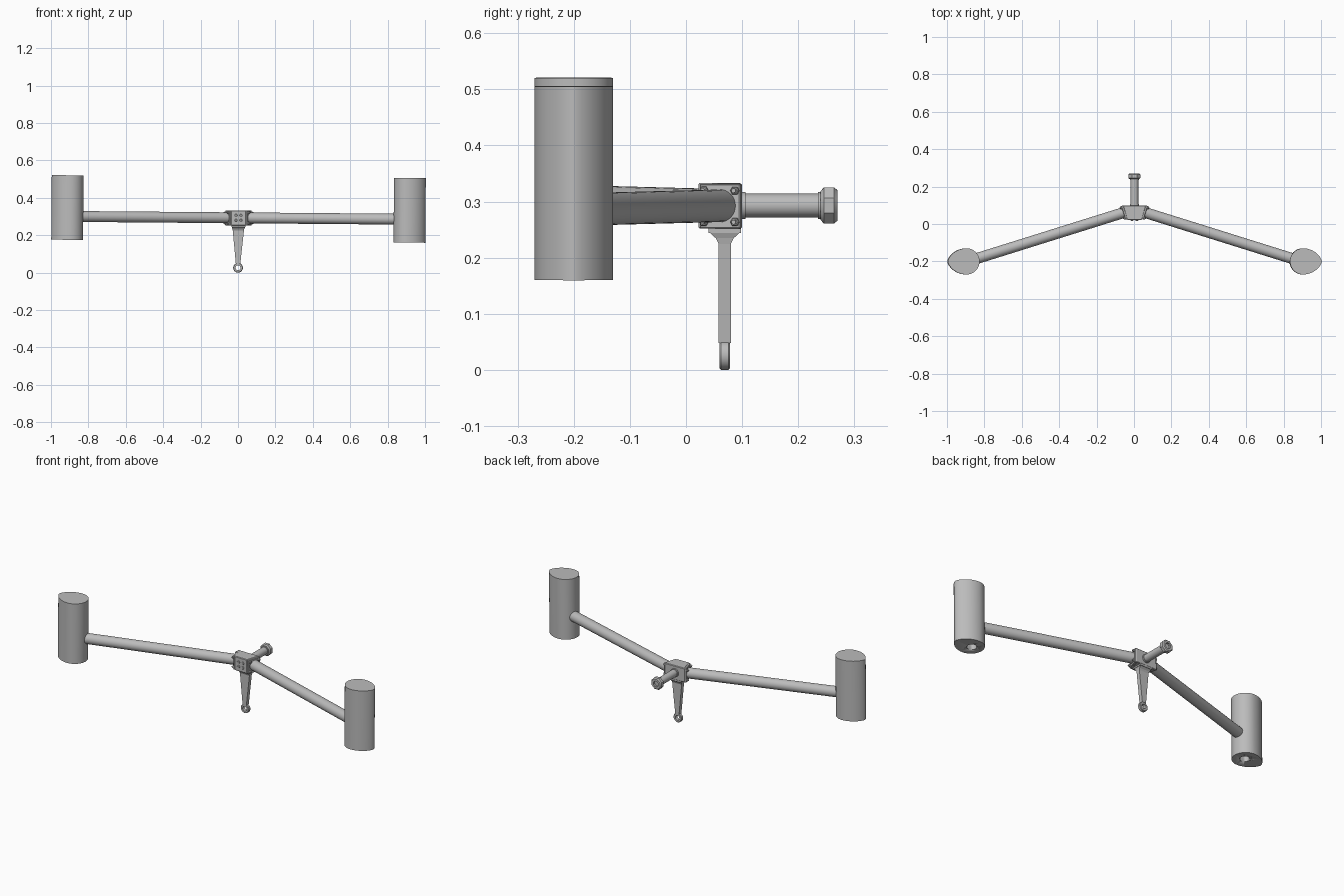
import bpy, bmesh, math
from math import sin, cos, pi
from mathutils import Vector, Matrix

cube = bpy.data.objects.get("Cube")
if cube:
    bpy.data.objects.remove(cube, do_unlink=True)

grey = bpy.data.materials.new("plain_grey")
grey.use_nodes = True
colour = (0.5, 0.5, 0.5, 1)
grey.diffuse_color = colour
grey.node_tree.nodes["Principled BSDF"].inputs["Base Color"].default_value = colour

ROLL = Matrix.Rotation(0.0083, 4, 'Y')   # whole model leans slightly
AXIS_Z = 0.293                           # height of the arms and shaft


def finish(name, bm, smooth=True):
    """Turn a bmesh into a named grey object."""
    bmesh.ops.recalc_face_normals(bm, faces=bm.faces)
    mesh = bpy.data.meshes.new(name)
    bm.to_mesh(mesh)
    bm.free()
    obj = bpy.data.objects.new(name, mesh)
    bpy.context.collection.objects.link(obj)
    mesh.materials.append(grey)
    obj.matrix_world = ROLL
    if smooth:
        bpy.ops.object.select_all(action='DESELECT')
        obj.select_set(True)
        bpy.context.view_layer.objects.active = obj
        bpy.ops.object.shade_smooth_by_angle(angle=math.radians(35))
    return obj


def lathe(name, start, direction, profile, sides=32, closed=False, turn=0.0):
    """Revolve (distance, radius) pairs about an axis; closed joins last to first."""
    bm = bmesh.new()
    place = Matrix.Translation(start) @ Vector(direction).to_track_quat('Z', 'Y').to_matrix().to_4x4()
    rings = []
    for d, r in profile:
        angles = [2 * pi * i / sides + turn for i in range(sides)]
        rings.append([bm.verts.new(place @ Vector((r * cos(a), r * sin(a), d))) for a in angles])
    pairs = list(zip(rings, rings[1:])) + ([(rings[-1], rings[0])] if closed else [])
    for low, high in pairs:
        for i in range(sides):
            j = (i + 1) % sides
            bm.faces.new((low[i], low[j], high[j], high[i]))
    if not closed:
        bm.faces.new(rings[0])
        bm.faces.new(rings[-1])
    return finish(name, bm)


def loft(name, sections, smooth=False, bevel=0.0):
    """Join equal-sized point loops into a closed solid."""
    bm = bmesh.new()
    loops = [[bm.verts.new(p) for p in s] for s in sections]
    n = len(loops[0])
    for low, high in zip(loops, loops[1:]):
        for i in range(n):
            j = (i + 1) % n
            bm.faces.new((low[i], low[j], high[j], high[i]))
    bm.faces.new(loops[0])
    bm.faces.new(loops[-1])
    if bevel:
        bmesh.ops.bevel(bm, geom=bm.edges[:], offset=bevel, segments=1, affect='EDGES')
    return finish(name, bm, smooth)


def rect(x, y0, y1, z):
    return [(-x, y0, z), (x, y0, z), (x, y1, z), (-x, y1, z)]


def float_outline(side, z):
    """Teardrop plan with a round inner end and a pointed outer end."""
    points = []
    for i in range(64):
        t = 2 * pi * i / 64
        c, s = cos(t), sin(t)
        reach, width = (0.1, abs(s) ** 1.3) if c > 0 else (0.07, abs(s))
        points.append((side * (0.9 + reach * c), -0.2 + 0.07 * math.copysign(width, s), z))
    return points


for side, label in ((-1, "right"), (1, "left")):
    # End body with a bore in its underside
    body = loft(label + "_end_body",
                [float_outline(side, 0.168), float_outline(side, 0.513)], smooth=True)
    cutter = lathe(label + "_bore_cutter", (side * 0.895, -0.2, 0.1), (0, 0, 1),
                   [(0, 0.026), (0.2, 0.026)])
    cutter.hide_render = True
    cutter.hide_viewport = True
    cut = body.modifiers.new("bore", 'BOOLEAN')
    cut.operation = 'DIFFERENCE'
    cut.object = cutter

    # Slanted tube from the hub to the end body
    root = Vector((side * 0.045, 0.065, AXIS_Z))
    span = Vector((side * 0.86, -0.19, AXIS_Z)) - root
    out = span.normalized()
    lathe(label + "_arm", root, out, [(0, 0.029), (span.length, 0.029)])

    # Square flange, with bolts in its corners
    across = Vector((-out.y, out.x, 0))
    centre = Vector((side * 0.054, 0.062, 0.292))
    corners = ((-1, -1), (1, -1), (1, 1), (-1, 1))
    loft(label + "_flange", [[centre + out * d + across * a * 0.038 + Vector((0, 0, b * 0.04))
                              for a, b in corners] for d in (-0.006, 0.006)], bevel=0.002)
    for a, b in corners:
        spot = centre + out * 0.005 + across * a * 0.029 + Vector((0, 0, b * 0.028))
        lathe(label + "_flange_bolt", spot, out, [(0, 0.008), (0.006, 0.008), (0.008, 0.006)], 6)
        lathe(label + "_bolt_tip", spot, out, [(0, 0.004), (0.012, 0.004)], 12)

# Hub block, wider at the back
hub_plan = ((-0.04, 0.022), (0.04, 0.022), (0.062, 0.098), (-0.062, 0.098))
loft("hub_block", [[(x, y, z) for x, y in hub_plan] for z in (0.252, 0.333)], bevel=0.003)

# Four bolts on the hub front
for x in (-0.013, 0.013):
    for z in (-0.013, 0.013):
        lathe("front_bolt", (x, 0.024, AXIS_Z + z), (0, -1, 0),
              [(0, 0.008), (0.005, 0.008), (0.007, 0.006)], 6)

# Hanging tapered leg with a flared foot plate under the hub
loft("leg_plate", [rect(0.038, 0.04, 0.098, 0.244), rect(0.038, 0.04, 0.098, 0.254)])
loft("leg", [rect(0.012, 0.058, 0.08, 0.048), rect(0.03, 0.058, 0.08, 0.225),
             rect(0.032, 0.053, 0.085, 0.235), rect(0.036, 0.042, 0.096, 0.245)])

# Eye ring at the foot of the leg
lathe("leg_eye", (0, 0.0595, 0.026), (0, 1, 0),
      [(0, 0.013), (0, 0.023), (0.003, 0.026), (0.016, 0.026), (0.019, 0.023), (0.019, 0.013)],
      closed=True)

# Rear shaft with collars
lathe("rear_shaft", (0, 0.09, AXIS_Z), (0, 1, 0),
      [(0, 0.024), (0.016, 0.024), (0.016, 0.021), (0.145, 0.021), (0.145, 0.024), (0.158, 0.024)])

# Eight-sided end nut with a sunken middle
lathe("rear_nut", (0, 0.24, AXIS_Z), (0, 1, 0),
      [(0, 0.028), (0.006, 0.035), (0.024, 0.035), (0.03, 0.029), (0.03, 0.017), (0.018, 0.017)],
      sides=8, turn=pi / 8)
